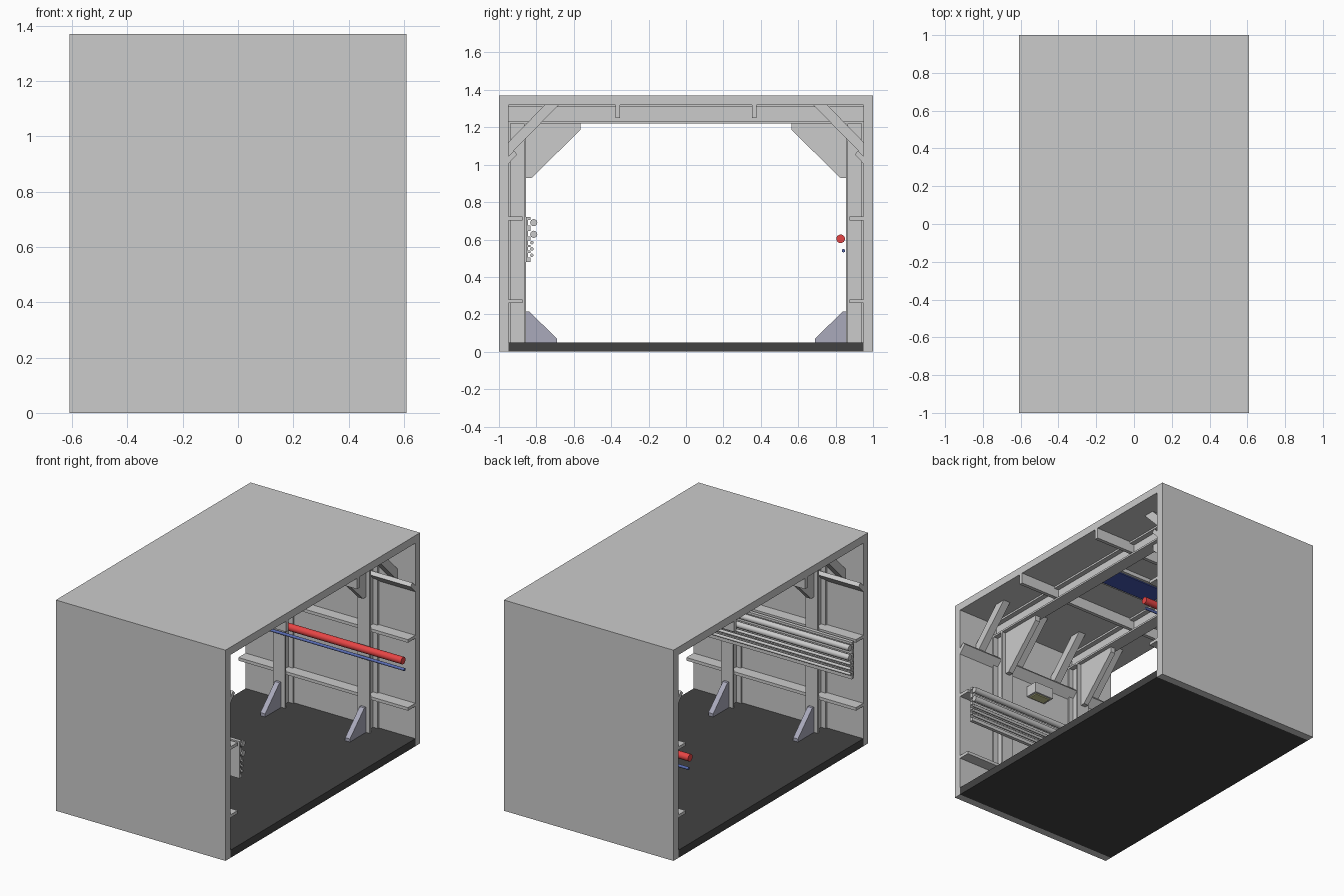
import bpy, bmesh
from math import pi

if "Cube" in bpy.data.objects:
    bpy.data.objects.remove(bpy.data.objects["Cube"])

HALF = 0.61      # half length of the corridor along x
FRAME_X = 0.305  # portal frame position


def material(name, rgb):
    m = bpy.data.materials.new(name)
    m.diffuse_color = (*rgb, 1)
    m.use_nodes = True
    m.node_tree.nodes["Principled BSDF"].inputs["Base Color"].default_value = m.diffuse_color
    return m


DARK = material("dark_floor", (0.055, 0.055, 0.055))
STEEL = material("blue_grey_steel", (0.4, 0.4, 0.5))
RED = material("red_paint", (0.8, 0.06, 0.06))
BLUE = material("blue_paint", (0.1, 0.15, 0.45))
NAVY = material("blue_light", (0.06, 0.1, 0.45))
OLIVE = material("warm_light", (0.6, 0.6, 0.3))


def extrude(name, profile, x0, x1, mat=None):
    """Extrude a (y, z) profile along x."""
    bm = bmesh.new()
    face = bm.faces.new([bm.verts.new((x0, y, z)) for y, z in profile])
    new = bmesh.ops.extrude_face_region(bm, geom=[face])["geom"]
    bmesh.ops.translate(bm, vec=(x1 - x0, 0, 0),
                        verts=[v for v in new if isinstance(v, bmesh.types.BMVert)])
    bmesh.ops.recalc_face_normals(bm, faces=bm.faces)
    me = bpy.data.meshes.new(name)
    bm.to_mesh(me)
    bm.free()
    ob = bpy.data.objects.new(name, me)
    bpy.context.collection.objects.link(ob)
    if mat:
        me.materials.append(mat)
    return ob


def box(name, x, y, z, mat=None):
    (y0, y1), (z0, z1) = y, z
    return extrude(name, [(y0, z0), (y1, z0), (y1, z1), (y0, z1)], *x, mat)


def pipe(name, y, z, r, mat=None):
    bpy.ops.mesh.primitive_cylinder_add(vertices=24, radius=r, depth=2 * HALF,
                                        location=(0, y, z), rotation=(0, pi / 2, 0))
    ob = bpy.context.object
    ob.name = name
    if mat:
        ob.data.materials.append(mat)
    bpy.ops.object.shade_smooth_by_angle()


FULL = (-HALF, HALF)

# outer shell and floor
extrude("shell", [(-1, 0), (-1, 1.37), (1, 1.37), (1, 0), (0.95, 0),
                  (0.95, 1.32), (-0.95, 1.32), (-0.95, 0)], *FULL)
box("floor", FULL, (-0.95, 0.95), (0, 0.05), DARK)

# ceiling I-beams
for fx in (-FRAME_X, FRAME_X):
    wide, web = (fx - 0.043, fx + 0.043), (fx - 0.01, fx + 0.01)
    box("beam_lower_flange", wide, (-0.95, 0.95), (1.22, 1.232))
    box("beam_upper_flange", wide, (-0.95, 0.95), (1.308, 1.32))
    box("beam_web", web, (-0.95, 0.95), (1.232, 1.308))

BAYS = [(-HALF, -FRAME_X - 0.01), (-FRAME_X + 0.01, FRAME_X - 0.01),
        (FRAME_X + 0.01, HALF)]

for s in (-1, 1):
    def side(pts):
        return [(s * y, z) for y, z in pts]

    def span(a, b):
        return tuple(sorted((s * a, s * b)))

    for fx in (-FRAME_X, FRAME_X):
        wide, web = (fx - 0.043, fx + 0.043), (fx - 0.01, fx + 0.01)
        # I-beam posts
        box("post_inner_flange", wide, span(0.855, 0.867), (0.05, 1.22))
        box("post_outer_flange", wide, span(0.938, 0.95), (0.05, 1.22))
        box("post_web", web, span(0.867, 0.938), (0.05, 1.22))
        # corner gussets
        extrude("floor_gusset", side([(0.855, 0.05), (0.855, 0.215), (0.838, 0.215),
                                      (0.69, 0.07), (0.69, 0.05)]),
                fx - 0.017, fx + 0.017, STEEL)
        extrude("ceiling_gusset", side([(0.855, 1.22), (0.565, 1.22), (0.565, 1.185),
                                        (0.825, 0.93), (0.855, 0.93)]),
                fx - 0.017, fx + 0.017)

    for bay in BAYS:
        # wall rails, ceiling purlins and tilted corner planks
        for z in (0.26, 0.702):
            box("wall_rail", bay, span(0.875, 0.95), (z, z + 0.02))
        box("ceiling_purlin", bay, span(0.352, 0.376), (1.25, 1.32))
        extrude("corner_plank", side([(0.95, 1.005), (0.95, 1.045),
                                      (0.92, 1.075), (0.902, 1.055)]), *bay)

    # diagonal corner braces
    for bx in (-0.4575, -0.1525, 0.1525, 0.4575):
        extrude("diagonal_brace", side([(0.95, 1.045), (0.95, 1.12), (0.755, 1.32),
                                        (0.68, 1.32)]), bx - 0.025, bx + 0.025)

    # wall lamp
    box("wall_lamp_housing", (-0.07, 0.07), span(0.865, 0.95), (0.9, 0.97))
    box("wall_lamp_lens", (-0.055, 0.055), span(0.878, 0.94), (0.893, 0.9), OLIVE)

# ceiling light panel
box("ceiling_light_housing", (-0.22, 0.22), (-0.1, 0.1), (1.295, 1.32))
box("ceiling_light_panel", (-0.2, 0.2), (-0.08, 0.08), (1.288, 1.295), NAVY)

# pipe rack on the front wall
box("pipe_rack_back", FULL, (-0.855, -0.846), (0.48, 0.72))
for z0, z1 in ((0.705, 0.72), (0.645, 0.675), (0.595, 0.615), (0.56, 0.572),
               (0.528, 0.54), (0.48, 0.503)):
    box("pipe_rack_ridge", FULL, (-0.846, -0.832), (z0, z1))
for z in (0.69, 0.628):
    pipe("large_pipe", -0.814, z, 0.019)
for z in (0.583, 0.55, 0.516):
    pipe("small_pipe", -0.824, z, 0.009)

# coloured pipes on the back wall
pipe("red_pipe", 0.827, 0.604, 0.023, RED)
pipe("blue_pipe", 0.842, 0.54, 0.009, BLUE)
